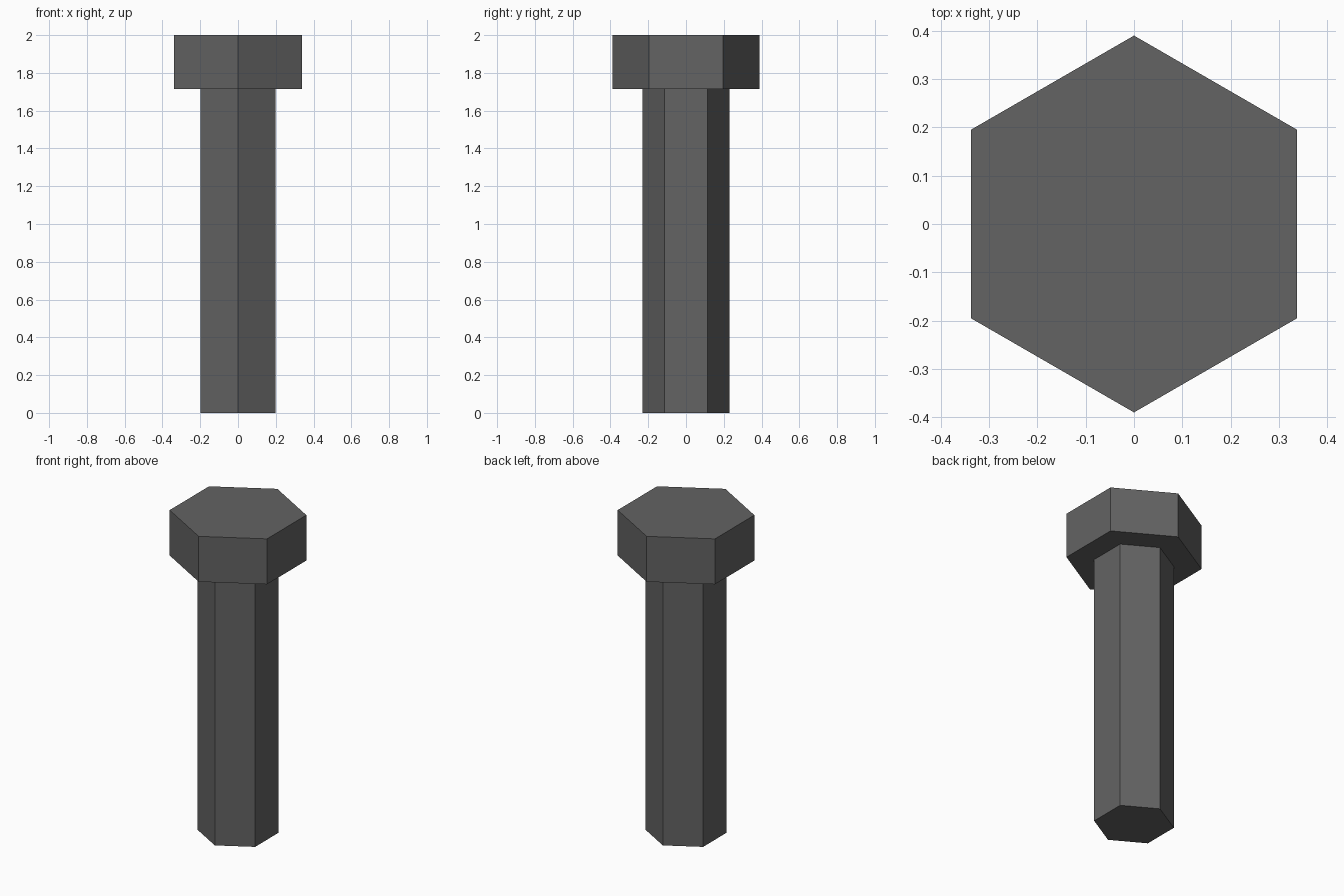
import bpy, bmesh, math

if "Cube" in bpy.data.objects:
    bpy.data.objects.remove(bpy.data.objects["Cube"])

SIDES = 6
SHAFT_R, HEAD_R = 0.23, 0.39
HEAD_Z, TOP_Z = 1.715, 2.0

steel = bpy.data.materials.new("dark_grey_steel")
steel.diffuse_color = (0.125, 0.125, 0.125, 1)
steel.use_nodes = True
steel.node_tree.nodes["Principled BSDF"].inputs["Base Color"].default_value = steel.diffuse_color

# Hexagonal bolt: stepped profile (radius, height) swept round six sides
profile = [(SHAFT_R, 0), (SHAFT_R, HEAD_Z), (HEAD_R, HEAD_Z), (HEAD_R, TOP_Z)]
bm = bmesh.new()
rings = []
for r, z in profile:
    angles = [math.pi / 2 + 2 * math.pi * i / SIDES for i in range(SIDES)]
    rings.append([bm.verts.new((r * math.cos(a), r * math.sin(a), z)) for a in angles])

# Shaft sides, underside of head, head sides
for low, high in zip(rings, rings[1:]):
    for i in range(SIDES):
        j = (i + 1) % SIDES
        bm.faces.new((low[i], low[j], high[j], high[i]))

# End caps
bm.faces.new(rings[0][::-1])
bm.faces.new(rings[-1])
bmesh.ops.recalc_face_normals(bm, faces=bm.faces)

mesh = bpy.data.meshes.new("hex_bolt")
bm.to_mesh(mesh)
bm.free()
mesh.materials.append(steel)
bpy.context.collection.objects.link(bpy.data.objects.new("hex_bolt", mesh))
